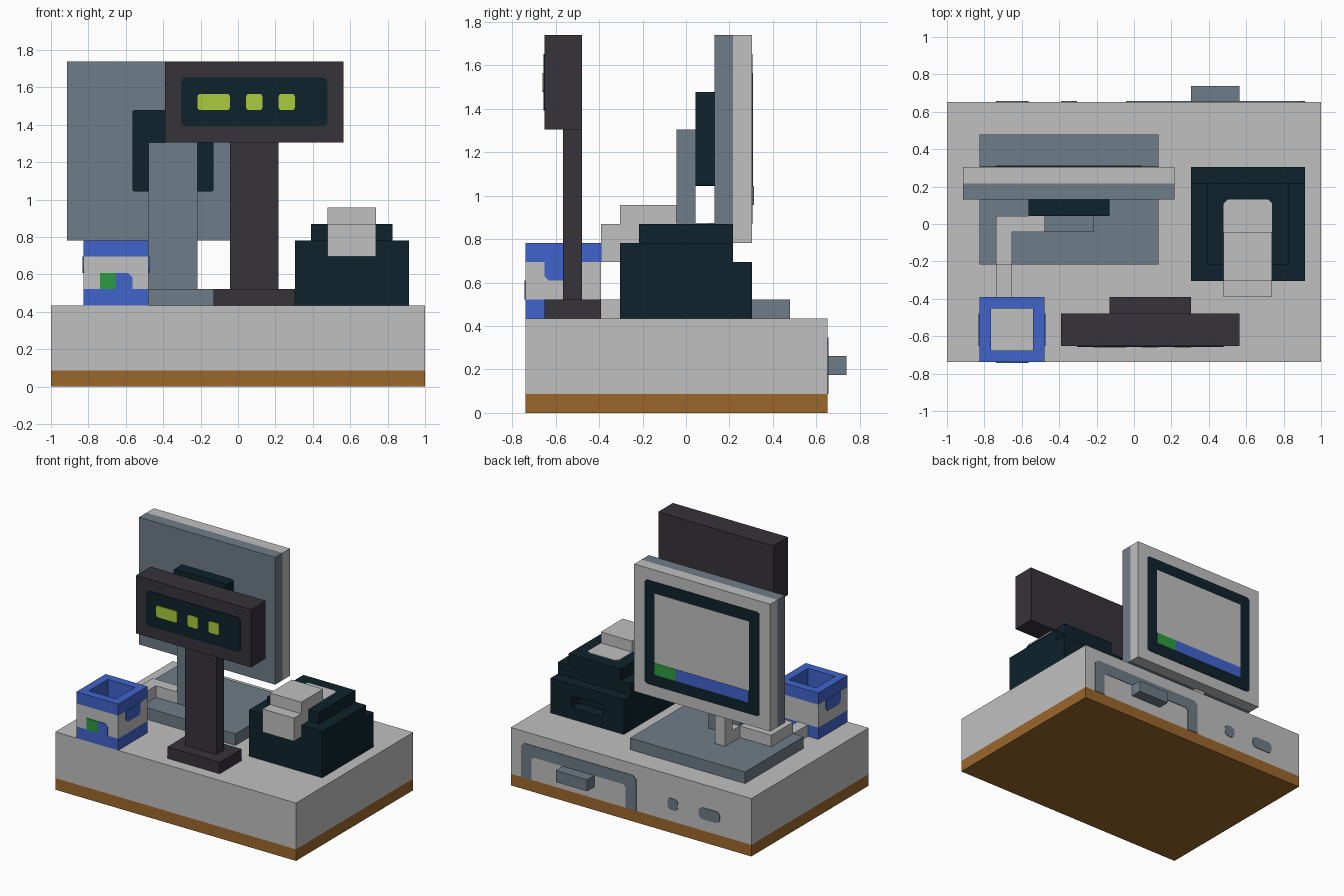
import bpy, bmesh, math
from mathutils import Vector

if "Cube" in bpy.data.objects:
    bpy.data.objects.remove(bpy.data.objects["Cube"])

U = 2 / 46  # grid step of the blocky design


def mat(name, r, g, b):
    m = bpy.data.materials.new(name)
    m.diffuse_color = (r, g, b, 1)
    m.use_nodes = True
    m.node_tree.nodes["Principled BSDF"].inputs["Base Color"].default_value = m.diffuse_color
    return m


GREY = mat("light grey", .53, .53, .53)
SLATE = mat("slate", .159, .205, .246)
NAVY = mat("dark navy", .0044, .016, .025)
DARK = mat("charcoal", .038, .033, .042)
BROWN = mat("brown", .332, .136, .025)
BLUE = mat("blue", .051, .127, .604)
LIME = mat("lime", .402, .597, .045)
GREEN = mat("green", .025, .332, .051)


def finish(name, bm, *mats):
    bmesh.ops.recalc_face_normals(bm, faces=bm.faces)
    me = bpy.data.meshes.new(name)
    bm.to_mesh(me)
    bm.free()
    for m in mats:
        me.materials.append(m)
    ob = bpy.data.objects.new(name, me)
    bpy.context.collection.objects.link(ob)
    return ob


def box_bm(x, y, z):
    bm = bmesh.new()
    bmesh.ops.create_cube(bm, size=1)
    for v in bm.verts:
        v.co = Vector([(r[0] + r[1]) / 2 + c * (r[1] - r[0]) for r, c in zip((x, y, z), v.co)]) * U
    return bm


def box(name, x, y, z, m):
    return finish(name, box_bm(x, y, z), m)


def cut_z(bm, z):
    bmesh.ops.bisect_plane(bm, geom=bm.verts[:] + bm.edges[:] + bm.faces[:],
                           plane_co=(0, 0, z * U), plane_no=(0, 0, 1))


def prism(name, pts, axis, lo, hi, m):
    # extrude a flat outline along one axis
    put = {'x': lambda a, b, d: (d, a, b), 'y': lambda a, b, d: (a, d, b),
           'z': lambda a, b, d: (a, b, d)}[axis]
    bm = bmesh.new()
    f = bm.faces.new([bm.verts.new(Vector(put(a, b, lo)) * U) for a, b in pts])
    ext = bmesh.ops.extrude_face_region(bm, geom=[f])['geom']
    bmesh.ops.translate(bm, verts=[v for v in ext if isinstance(v, bmesh.types.BMVert)],
                        vec=Vector(put(0, 0, hi - lo)) * U)
    return finish(name, bm, m)


def rrect(a, b, r=0.0, n=3):
    # rectangle outline with rounded corners
    if not r:
        return [(a[0], b[0]), (a[1], b[0]), (a[1], b[1]), (a[0], b[1])]
    pts = []
    corners = [(a[1] - r, b[1] - r), (a[0] + r, b[1] - r), (a[0] + r, b[0] + r), (a[1] - r, b[0] + r)]
    for k, (ca, cb) in enumerate(corners):
        for i in range(n + 1):
            t = (k + i / n) * math.pi / 2
            pts.append((ca + r * math.cos(t), cb + r * math.sin(t)))
    return pts


# Counter base with brown plinth
bm = box_bm((-23, 23), (-17, 15), (0, 10))
cut_z(bm, 2)
for f in bm.faces:
    f.material_index = int(f.calc_center_median().z < 2 * U)
finish("counter_base", bm, GREY, BROWN)

# Cash drawer details on the back
outline = [(-1, 2), (-1, 7.4), (-.4, 8), (20.4, 8), (21, 7.4), (21, 2),
           (19, 2), (19, 5.6), (18.6, 6), (1.4, 6), (1, 5.6), (1, 2)]
prism("drawer_outline", outline, 'y', 15, 15.1, SLATE)
box("drawer_handle", (7, 13), (15, 17), (4, 6), SLATE)
prism("drawer_button", rrect((-9, -7), (4, 6), .7), 'y', 15, 15.1, SLATE)
prism("drawer_port", rrect((-17, -13), (4, 6), .7), 'y', 15, 15.1, SLATE)

# Customer pole display
box("pole_foot", (-3, 7), (-15, -9), (10, 12), DARK)
box("pole", (-1, 5), (-13, -11), (12, 30), DARK)
box("pole_panel", (-9, 13), (-15, -11), (30, 40), DARK)
prism("pole_screen", rrect((-7, 11), (32, 38), .6), 'y', -15.1, -15, NAVY)
for i, x in enumerate([(-5, -1), (1, 3), (5, 7)]):
    prism(f"pole_readout_{i + 1}", rrect(x, (34, 36), .35), 'y', -15.2, -15.1, LIME)

# Receipt printer with slot in its back
profile = [(-7, 10), (7, 10), (7, 16), (5, 16), (5, 18), (-7, 18)]
printer = prism("printer_body", profile, 'x', 7, 21, NAVY)
cutter = box("printer_slot_cutter", (11, 17), (5, 8), (12, 14), NAVY)
cutter.hide_render = True
cutter.hide_set(True)
mod = printer.modifiers.new("slot", 'BOOLEAN')
mod.operation = 'DIFFERENCE'
mod.solver = 'EXACT'
mod.object = cutter
box("printer_lid", (9, 19), (-5, 5), (18, 20), NAVY)
box("paper_roll", (11, 17), (-7, -1), (18, 22), GREY)
box("paper_front", (11, 17), (-9, -7), (16, 20), GREY)
prism("paper_strip", [(11, -1), (17, -1), (17, 2.5), (16.5, 3), (11.5, 3), (11, 2.5)],
      'z', 20, 20.1, GREY)

# Square cup: striped outside, hollow inside
bm = box_bm((-19, -11), (-17, -9), (10, 18))
top = max(bm.faces, key=lambda f: f.calc_center_median().z)
bmesh.ops.inset_region(bm, faces=[top], thickness=2 * U)
ext = bmesh.ops.extrude_face_region(bm, geom=[top])['geom']
bmesh.ops.delete(bm, geom=[top], context='FACES_ONLY') if top.is_valid else None
bmesh.ops.translate(bm, verts=[v for v in ext if isinstance(v, bmesh.types.BMVert)], vec=(0, 0, -6 * U))
cut_z(bm, 12.02)
cut_z(bm, 16)
for f in bm.faces:
    c = f.calc_center_median() / U
    outer = max(abs(c.x + 15), abs(c.y + 13)) > 3.5
    floor = abs(c.z - 12) < .01 and not outer
    f.material_index = int((outer and 12 < c.z < 16) or floor)
finish("cup", bm, BLUE, GREY)
prism("cup_green_patch", rrect((-17, -15), (12, 14)), 'y', -17.1, -17, GREEN)
prism("cup_blue_patch", [(-15, 12), (-13, 12), (-13, 13.5), (-13.5, 14), (-15, 14)],
      'y', -17.1, -17, BLUE)
drip = [(-15, 16), (-15, 14.5), (-14.5, 14), (-11.5, 14), (-11, 14.5), (-11, 16)]
for side, x0, x1 in (("right", -11, -10.9), ("left", -19.1, -19)):
    prism(f"cup_drip_{side}", drip, 'x', x0, x1, BLUE)

# Monitor facing the back
box("monitor_rear_shell", (-21, 5), (3, 5), (18, 40), SLATE)
box("monitor_front_shell", (-21, 5), (5, 7), (18, 40), GREY)
prism("screen_frame", rrect((-19, 3), (20, 38), .6), 'y', 7, 7.06, NAVY)
prism("screen", rrect((-17, 1), (22, 36)), 'y', 7.06, 7.12, GREY)
prism("screen_bar_green", rrect((-3, 1), (22, 24)), 'y', 7.12, 7.18, GREEN)
prism("screen_bar_blue", rrect((-17, -3), (22, 24)), 'y', 7.12, 7.18, BLUE)

# Monitor stand
prism("monitor_mount", rrect((-13, -3), (24, 34), .3), 'y', 1, 3, NAVY)
box("monitor_neck", (-11, -5), (-1, 1), (12, 30), SLATE)
box("monitor_stand_plate", (-19, 3), (-5, 11), (10, 12), SLATE)

# Cable from the monitor to the cup side
box("cable_drop", (-11, -9), (3, 5), (12, 18), GREY)
box("cable_behind_neck", (-11, -9), (1, 3), (12, 14), GREY)
box("cable_beside_neck", (-15, -11), (-1, 1), (12, 14), GREY)
box("cable_on_plate", (-17, -15), (-5, 1), (12, 14), GREY)
box("cable_on_counter", (-17, -15), (-9, -5), (10, 12), GREY)
